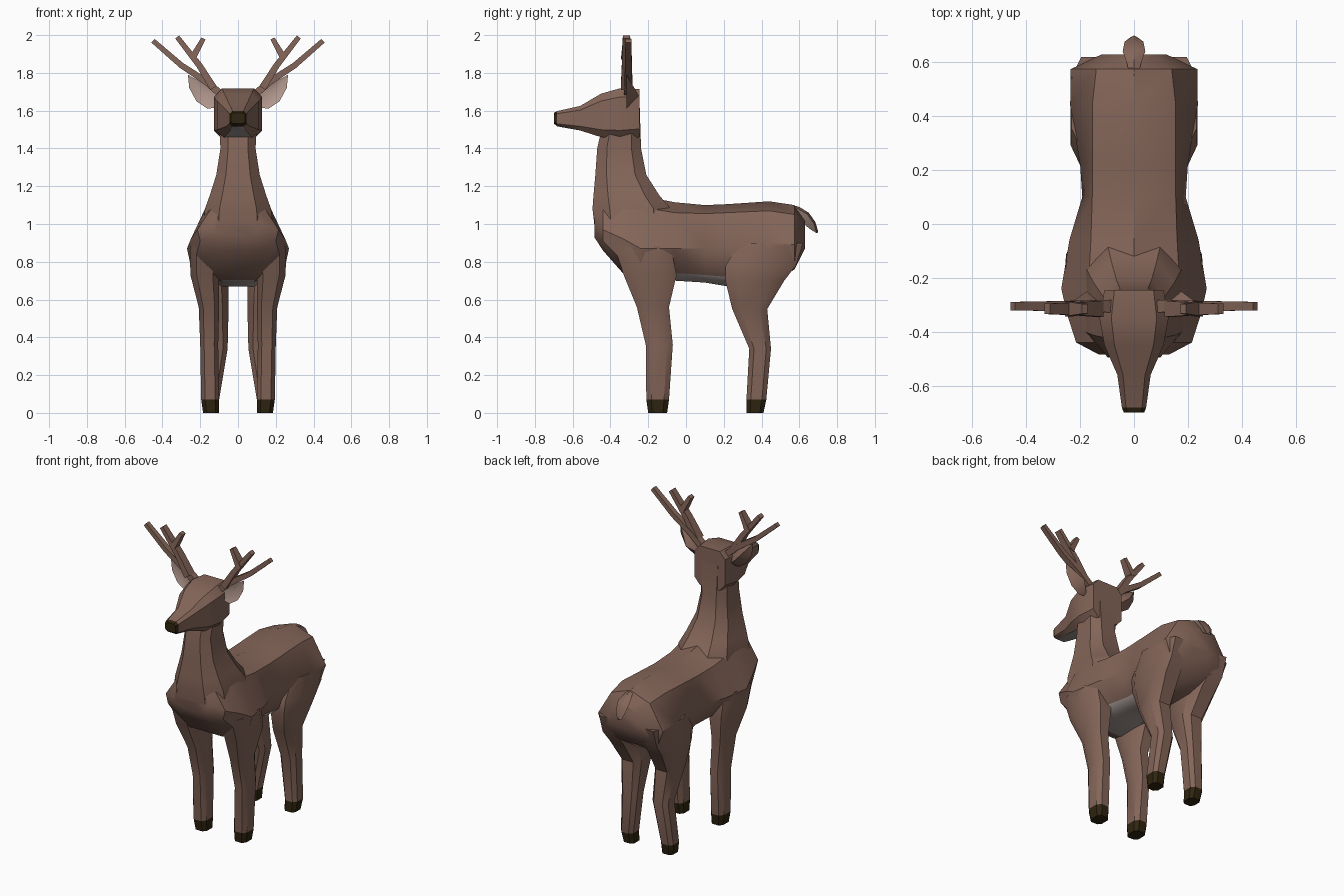
import bpy, bmesh
from mathutils import Vector

if "Cube" in bpy.data.objects:
    bpy.data.objects.remove(bpy.data.objects["Cube"])


def material(name, rgb):
    m = bpy.data.materials.new(name)
    m.diffuse_color = (*rgb, 1.0)
    m.use_nodes = True
    m.node_tree.nodes["Principled BSDF"].inputs["Base Color"].default_value = m.diffuse_color
    return m


BROWN = material("coat brown", (0.23, 0.13, 0.098))
DARK = material("hoof dark brown", (0.028, 0.018, 0.005))
PINK = material("inner ear pink", (0.47, 0.33, 0.28))
PALE = material("belly pale grey", (0.40, 0.34, 0.32))


def finish(name, bm, mats, rule=None, mirror=False, angle=0.6):
    bmesh.ops.recalc_face_normals(bm, faces=bm.faces)
    bm.normal_update()
    if rule:
        for f in bm.faces:
            f.material_index = rule(f.calc_center_median(), f.normal)
    me = bpy.data.meshes.new(name)
    bm.to_mesh(me)
    bm.free()
    ob = bpy.data.objects.new(name, me)
    bpy.context.collection.objects.link(ob)
    for m in mats:
        me.materials.append(m)
    bpy.ops.object.select_all(action='DESELECT')
    ob.select_set(True)
    bpy.context.view_layer.objects.active = ob
    bpy.ops.object.shade_smooth_by_angle(angle=angle)
    if mirror:
        ob.modifiers.new("Mirror", 'MIRROR')
    return ob


def loft(bm, rings):
    """Skin a list of equal rings and cap both ends."""
    vs = [[bm.verts.new(p) for p in r] for r in rings]
    n = len(vs[0])
    for a, b in zip(vs, vs[1:]):
        for i in range(n):
            j = (i + 1) % n
            bm.faces.new((a[i], a[j], b[j], b[i]))
    bm.faces.new(vs[0])
    bm.faces.new(vs[-1])


def octagon(u0, u1, v0, v1, c):
    """Rectangle with cut corners; c is the cut as a share of each side."""
    a, b = (u1 - u0) * c, (v1 - v0) * c
    return [(u0 + a, v0), (u1 - a, v0), (u1, v0 + b), (u1, v1 - b),
            (u1 - a, v1), (u0 + a, v1), (u0, v1 - b), (u0, v0 + b)]


# Torso: y, top z, then (x, z) of ridge, widest, lower side, underside
torso = [
    (-0.485, 1.12, (0.08, 1.10), (0.13, 1.00), (0.12, 0.95), (0.07, 0.93)),
    (-0.44, 1.14, (0.13, 1.10), (0.215, 0.97), (0.20, 0.91), (0.12, 0.86)),
    (-0.33, 1.15, (0.165, 1.10), (0.25, 0.92), (0.23, 0.80), (0.12, 0.735)),
    (-0.24, 1.15, (0.17, 1.09), (0.27, 0.87), (0.24, 0.73), (0.10, 0.70)),
    (-0.06, 1.115, (0.16, 1.06), (0.24, 0.87), (0.16, 0.74), (0.09, 0.70)),
    (0.10, 1.10, (0.155, 1.055), (0.192, 0.87), (0.14, 0.73), (0.09, 0.69)),
    (0.22, 1.105, (0.155, 1.06), (0.20, 0.88), (0.15, 0.72), (0.09, 0.67)),
    (0.44, 1.12, (0.155, 1.07), (0.237, 0.90), (0.21, 0.72), (0.08, 0.67)),
    (0.575, 1.10, (0.14, 1.05), (0.235, 0.89), (0.20, 0.79), (0.08, 0.76)),
    (0.63, 1.02, (0.08, 0.99), (0.12, 0.91), (0.10, 0.88), (0.06, 0.87)),
]
bm = bmesh.new()
loft(bm, [[(0, y, top)] + [(x, y, z) for x, z in pts]
          + [(-x, y, z) for x, z in reversed(pts)] for y, top, *pts in torso])
finish("torso", bm, [BROWN, PALE],
       lambda c, n: int(n.z < -0.4 and -0.2 < c.y < 0.3 and c.z < 0.76))

# Neck: z, front y, back y, half width
neck = [(1.62, -0.42, -0.245, 0.105), (1.40, -0.47, -0.238, 0.093),
        (1.26, -0.48, -0.21, 0.115), (1.15, -0.49, -0.14, 0.15),
        (1.08, -0.495, -0.08, 0.175), (0.95, -0.48, -0.08, 0.19)]
bm = bmesh.new()
loft(bm, [[(x, y, z) for x, y in octagon(-w, w, f, b, 0.22)] for z, f, b, w in neck])
finish("neck", bm, [BROWN])

# Head: y, half width, bottom z, top z; dark nose tip and pale jaw
head = [(-0.70, 0.038, 1.532, 1.588), (-0.682, 0.045, 1.517, 1.598),
        (-0.56, 0.062, 1.495, 1.625), (-0.45, 0.11, 1.46, 1.69),
        (-0.35, 0.128, 1.45, 1.718), (-0.245, 0.11, 1.46, 1.715)]
bm = bmesh.new()
loft(bm, [[(x, y, z) for x, z in octagon(-w, w, b, t, 0.17)] for y, w, b, t in head])
finish("head", bm, [BROWN, DARK, PALE],
       lambda c, n: 1 if c.y < -0.685 else (2 if n.z < -0.75 else 0))

# Legs: z, inner x, outer x, front y, back y; hooves below 0.07
front_leg = [(0, 0.10, 0.185, -0.20, -0.10), (0.07, 0.10, 0.195, -0.21, -0.09),
             (0.36, 0.105, 0.20, -0.213, -0.07), (0.56, 0.10, 0.208, -0.26, -0.09),
             (0.73, 0.10, 0.252, -0.33, -0.05), (0.88, 0.10, 0.255, -0.38, -0.08)]
rear_leg = [(0, 0.10, 0.18, 0.32, 0.41), (0.07, 0.10, 0.19, 0.32, 0.425),
            (0.34, 0.055, 0.168, 0.335, 0.45), (0.55, 0.05, 0.195, 0.245, 0.43),
            (0.70, 0.05, 0.228, 0.208, 0.52), (0.78, 0.06, 0.235, 0.21, 0.582),
            (0.90, 0.07, 0.232, 0.28, 0.62)]
for name, rows in (("front_legs", front_leg), ("rear_legs", rear_leg)):
    bm = bmesh.new()
    loft(bm, [[(x, y, z) for x, y in octagon(x0, x1, y0, y1, 0.22)]
              for z, x0, x1, y0, y1 in rows])
    finish(name, bm, [BROWN, DARK], lambda c, n: int(c.z < 0.07), mirror=True)

# Ears: a rim joined to a pink hollow in front and a brown point behind
rim = [(0.10, 1.62), (0.12, 1.70), (0.19, 1.75), (0.265, 1.79),
       (0.258, 1.72), (0.22, 1.65), (0.16, 1.61)]
bm = bmesh.new()
edge = [bm.verts.new((x, -0.315, z)) for x, z in rim]
hollow = bm.verts.new((0.185, -0.295, 1.69))
back = bm.verts.new((0.175, -0.25, 1.68))
for i, v in enumerate(edge):
    w = edge[(i + 1) % len(edge)]
    bm.faces.new((v, w, hollow))
    bm.faces.new((w, v, back))
finish("ears", bm, [BROWN, PINK], lambda c, n: int(n.y < 0), mirror=True)


# Antlers: square-section branches, each with path (x, z), thickness and depth
def branch(bm, path, y, thick, depth):
    pts = [Vector((x, 0, z)) for x, z in path]
    rings = []
    for i, p in enumerate(pts):
        d = (pts[min(i + 1, len(pts) - 1)] - pts[max(i - 1, 0)]).normalized()
        s = 1 - 0.35 * i / (len(pts) - 1)
        side = Vector((-d.z, 0, d.x)) * thick * s
        dep = Vector((0, depth * s, 0))
        c = p + Vector((0, y, 0))
        rings.append([c + side + dep, c + side - dep, c - side - dep, c - side + dep])
    loft(bm, rings)


bm = bmesh.new()
branch(bm, [(0.07, 1.67), (0.17, 1.755), (0.30, 1.84), (0.45, 1.97)], -0.305, 0.02, 0.024)
branch(bm, [(0.13, 1.72), (0.205, 1.84), (0.322, 1.99)], -0.315, 0.02, 0.03)
branch(bm, [(0.24, 1.88), (0.183, 1.982)], -0.315, 0.018, 0.028)
finish("antlers", bm, [BROWN], mirror=True, angle=0.4)

# Tail: drooping leaf, brown on top and pale underneath
tail = [(0.55, 1.105, 0.015, 0.02), (0.60, 1.09, 0.025, 0.045),
        (0.65, 1.06, 0.042, 0.055), (0.685, 1.01, 0.035, 0.04), (0.70, 0.96, 0.015, 0.01)]
bm = bmesh.new()
loft(bm, [[(0, y, z), (w, y - 0.008, z - 0.008), (0, y - h * 0.6, z - h), (-w, y - 0.008, z - 0.008)]
          for y, z, w, h in tail])
finish("tail", bm, [BROWN, PINK], lambda c, n: int(n.z < 0.05))
